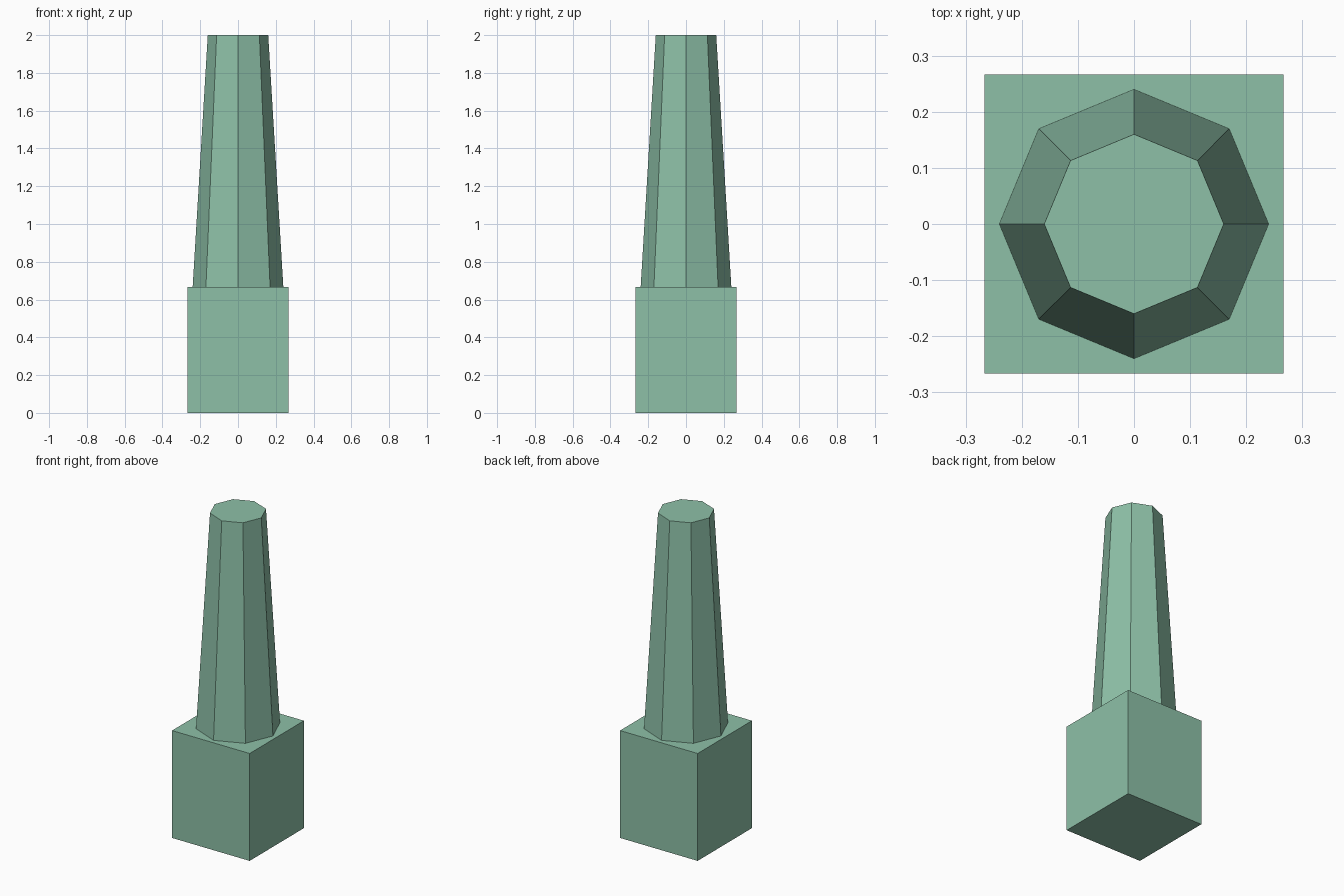
import bpy

if "Cube" in bpy.data.objects:
    bpy.data.objects.remove(bpy.data.objects["Cube"])

BASE_W = 0.533
BASE_H = 0.667
TOTAL_H = 2.0

mat = bpy.data.materials.new("soft_green")
mat.diffuse_color = (0.27, 0.53, 0.39, 1.0)
mat.use_nodes = True
mat.node_tree.nodes["Principled BSDF"].inputs["Base Color"].default_value = mat.diffuse_color


def finish(name):
    obj = bpy.context.object
    obj.name = name
    obj.data.materials.append(mat)
    return obj


# Square base block
bpy.ops.mesh.primitive_cube_add(size=1, location=(0, 0, BASE_H / 2))
base = finish("base_block")
base.scale = (BASE_W, BASE_W, BASE_H)

# Tapered eight-sided shaft standing on the block
shaft_h = TOTAL_H - BASE_H
bpy.ops.mesh.primitive_cone_add(vertices=8, radius1=0.24, radius2=0.16,
                                depth=shaft_h,
                                location=(0, 0, BASE_H + shaft_h / 2))
finish("tapered_shaft")
